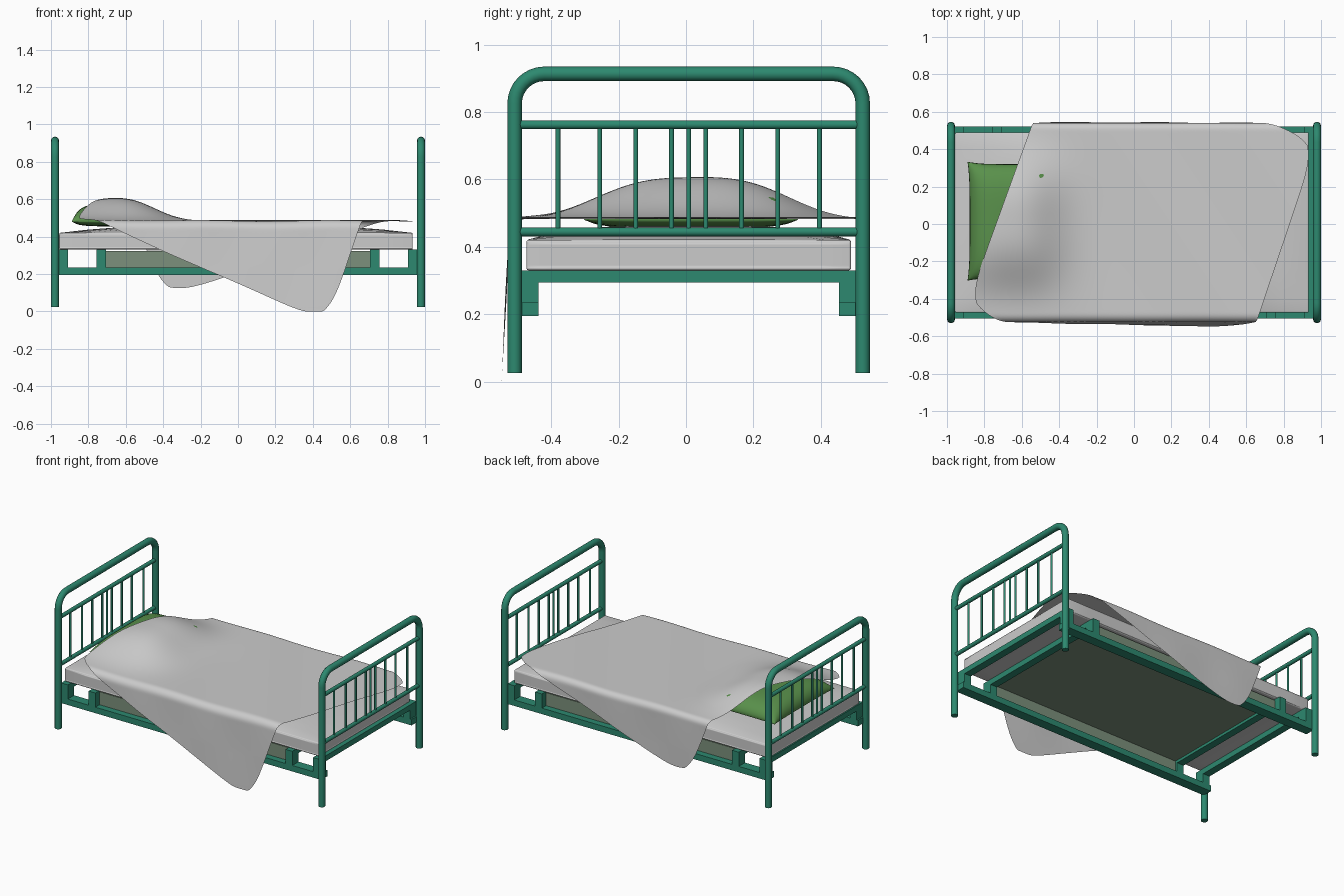
import bpy, bmesh
from math import sin, cos, pi, exp

if "Cube" in bpy.data.objects:
    bpy.data.objects.remove(bpy.data.objects["Cube"])

CY = 0.008  # centre line of the metal frame


def material(name, rgb):
    m = bpy.data.materials.new(name)
    m.diffuse_color = (*rgb, 1)
    m.use_nodes = True
    m.node_tree.nodes["Principled BSDF"].inputs["Base Color"].default_value = m.diffuse_color
    return m


METAL = material("green_metal", (0.026, 0.25, 0.16))
PILLOW = material("pillow_green", (0.10, 0.28, 0.07))
BASE = material("base_fabric", (0.20, 0.28, 0.20))


def add(name, data, mat=None):
    ob = bpy.data.objects.new(name, data)
    bpy.context.collection.objects.link(ob)
    if mat:
        data.materials.append(mat)
    return ob


def from_bmesh(name, bm, mat=None, smooth=False):
    bmesh.ops.recalc_face_normals(bm, faces=bm.faces)
    for f in bm.faces:
        f.smooth = smooth
    me = bpy.data.meshes.new(name)
    bm.to_mesh(me)
    bm.free()
    return add(name, me, mat)


def tubes(name, paths, r, res=4):
    cu = bpy.data.curves.new(name, 'CURVE')
    cu.dimensions = '3D'
    cu.bevel_depth, cu.bevel_resolution, cu.use_fill_caps = r, res, True
    for pts in paths:
        sp = cu.splines.new('POLY')
        sp.points.add(len(pts) - 1)
        for p, co in zip(sp.points, pts):
            p.co = (*co, 1)
    return add(name, cu, METAL)


def box(name, x0, x1, y0, y1, z0, z1, mat):
    bm = bmesh.new()
    bmesh.ops.create_cube(bm, size=1)
    for v in bm.verts:
        v.co = ((x0 + x1) / 2 + v.co.x * (x1 - x0),
                (y0 + y1) / 2 + v.co.y * (y1 - y0),
                (z0 + z1) / 2 + v.co.z * (z1 - z0))
    return from_bmesh(name, bm, mat)


# Head and foot ends: bent tube hoop, two cross tubes, thin upright bars
W, TOP, R = 0.5165, 0.913, 0.088
hoop = [(-W, 0.025)]
hoop += [(-W + R - R * cos(a), TOP - R + R * sin(a)) for a in [i * pi / 16 for i in range(9)]]
hoop += [(-y, z) for y, z in reversed(hoop)]
bar_y = [0, 0.051, 0.157, 0.264, 0.388]
bar_y += [-y for y in bar_y[1:]]
for end, x in (("head", -0.9785), ("foot", 0.9785)):
    tubes(end + "_hoop", [[(x, CY + y, z) for y, z in hoop]], 0.0215)
    tubes(end + "_cross_tubes", [[(x, CY - W, z), (x, CY + W, z)] for z in (0.444, 0.762)], 0.013)
    tubes(end + "_bars", [[(x, CY + y, 0.444), (x, CY + y, 0.762)] for y in bar_y], 0.007, 2)

# Lower frame: side rails, short posts and cross rails
post_x = [(-0.96, -0.91), (-0.756, -0.706), (0.706, 0.756), (0.91, 0.96)]
for side, s in (("front", -1), ("back", 1)):
    ys = sorted((CY + s * 0.446, CY + s * 0.512))
    box(side + "_rail", -0.97, 0.97, *ys, 0.195, 0.235, METAL)
    for i, (a, b) in enumerate(post_x):
        box(f"{side}_post_{i}", a, b, *ys, 0.23, 0.33, METAL)
    ys = sorted((CY + s * 0.462, CY + s * 0.468))
    box(side + "_base_skirt", -0.706, 0.706, *ys, 0.225, 0.322, BASE)
for i, (a, b) in enumerate(post_x):
    box(f"cross_rail_{i}", a, b, CY - 0.45, CY + 0.45, 0.294, 0.33, METAL)
box("base_panel", -0.706, 0.706, CY - 0.465, CY + 0.465, 0.312, 0.322, BASE)

# Mattress: rounded slab with a slightly domed top
bm = bmesh.new()
bmesh.ops.create_cube(bm, size=2)
bmesh.ops.subdivide_edges(bm, edges=bm.edges, cuts=11, use_grid_fill=True)
for v in bm.verts:
    x, y, z = v.co
    dome = 0.042 * (1 - abs(x) ** 3) * (1 - y ** 4) if z > 0.99 else 0
    v.co = (-0.011 + 0.945 * x, CY + 0.482 * y, 0.375 + 0.045 * z + dome)
mattress = from_bmesh("mattress", bm, None, True)
bev = mattress.modifiers.new("round", 'BEVEL')
bev.width, bev.segments = 0.028, 4
bev.limit_method, bev.angle_limit = 'ANGLE', 1.0

# Pillow: two bulging grids joined along the seam
bm = bmesh.new()
for s in (1, -1):
    part = bmesh.ops.create_grid(bm, x_segments=24, y_segments=24, size=1)["verts"]
    for v in part:
        a, b = sin(v.co.x * pi / 2), sin(v.co.y * pi / 2)
        h = (max(0, 1 - a ** 4) * max(0, 1 - b ** 4)) ** 0.5
        x = -0.66 + 0.23 * a * (1 - 0.05 * (1 - b ** 4))
        y = 0.015 + 0.318 * b * (1 - 0.04 * (1 - a ** 4))
        v.co = (x, y, 0.48 + (0.095 * h if s > 0 else -0.025 * h))
bmesh.ops.remove_doubles(bm, verts=bm.verts, dist=0.0005)
from_bmesh("pillow", bm, PILLOW, True)

# Blanket: skewed square cloth over the pillow, hanging down both long sides
A, B, C, D = (-0.90, -0.445), (0.476, -1.055), (0.985, 0.45), (-0.397, 0.94)


def drape(x, v):
    dx = x + 0.67
    fx = exp(-abs(dx / 0.27) ** 2.5) if dx > 0 else exp(-(dx / 0.35) ** 2)
    edge, r, slope = (0.48, 0.045, 0.05) if v < 0 else (0.505, 0.036, 0.01)
    s = -1 if v < 0 else 1
    d = abs(v) - edge
    yc = s * min(abs(v), edge)
    z = 0.485 + 0.12 * fx * exp(-abs((yc - 0.015) / 0.33) ** 3)
    z += 0.003 * sin(9 * x + 6 * v)
    if d <= 0:
        return x, v, z
    if d < r * pi / 2:
        return x, s * (edge + r * sin(d / r)), z - r * (1 - cos(d / r))
    rest = d - r * pi / 2
    out = edge + r + slope * rest + 0.004 * sin(13 * x) * min(1, rest * 5) * (1 - min(1, rest / 0.4))
    return x, s * out, max(0, z - r - rest)


bm = bmesh.new()
bmesh.ops.create_grid(bm, x_segments=90, y_segments=110, size=1)
for v in bm.verts:
    p, q = v.co.x, v.co.y
    p, q = p * (1 - 0.06 * q ** 10), q * (1 - 0.06 * p ** 10)  # rounded corners
    p, q = (p + 1) / 2, (q + 1) / 2
    x, y = [(A[k] * (1 - p) + B[k] * p) * (1 - q) + (D[k] * (1 - p) + C[k] * p) * q for k in (0, 1)]
    v.co = drape(x, y)
from_bmesh("blanket", bm, None, True)
